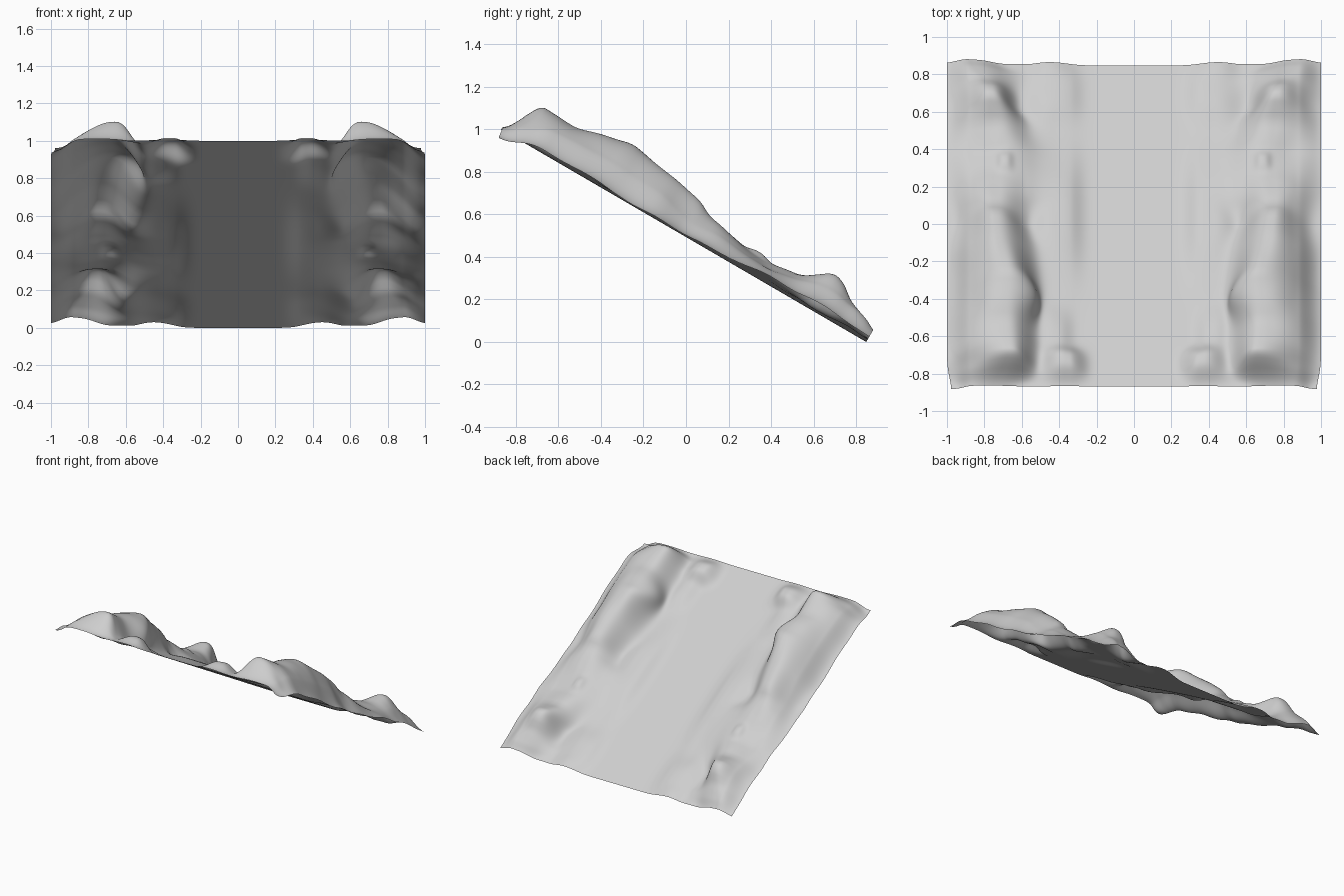
import bpy, bmesh, math
from mathutils import Vector, noise

if "Cube" in bpy.data.objects:
    bpy.data.objects.remove(bpy.data.objects["Cube"])

FRONT, BACK = -0.87, 0.848
NORMAL = Vector((0, 1.0, BACK - FRONT)).normalized()

# Side ridge: position along slope, crest height, crest x, inner width, outer width
RIDGE = [
    (-0.87, 0.0, 0.78, 0.15, 0.14),
    (-0.825, 0.07, 0.70, 0.14, 0.22),
    (-0.785, 0.185, 0.67, 0.11, 0.19),
    (-0.70, 0.18, 0.69, 0.14, 0.26),
    (-0.60, 0.18, 0.70, 0.15, 0.26),
    (-0.38, 0.25, 0.69, 0.14, 0.23),
    (-0.155, 0.20, 0.74, 0.17, 0.18),
    (-0.02, 0.17, 0.75, 0.14, 0.14),
    (0.04, 0.125, 0.76, 0.17, 0.15),
    (0.13, 0.11, 0.76, 0.22, 0.18),
    (0.24, 0.09, 0.75, 0.23, 0.21),
    (0.35, 0.08, 0.74, 0.22, 0.21),
    (0.485, 0.11, 0.77, 0.18, 0.18),
    (0.595, 0.195, 0.77, 0.11, 0.15),
    (0.66, 0.17, 0.78, 0.12, 0.16),
    (0.70, 0.125, 0.80, 0.14, 0.16),
    (0.77, 0.095, 0.85, 0.19, 0.15),
    (0.82, 0.075, 0.87, 0.16, 0.14),
    (0.85, 0.05, 0.88, 0.14, 0.14),
]

# Low mounds and dips: x, position along slope, x radius, slope radius, height
MOUNDS = [
    (0.36, -0.76, 0.12, 0.08, 0.075),
    (0.42, -0.60, 0.08, 0.14, 0.03),
    (0.40, 0.05, 0.13, 0.34, 0.045),
    (0.41, 0.69, 0.13, 0.15, 0.035),
    (0.45, 0.85, 0.10, 0.08, 0.02),
    (0.69, 0.29, 0.04, 0.05, 0.02),
    (0.98, 0.55, 0.09, 0.34, 0.03),
    (1.00, -0.87, 0.09, 0.10, -0.045),
]


def bell(u, power=2.0):
    return math.exp(-abs(u) ** power)


def ramp(a, b, v):
    k = min(max((v - a) / (b - a), 0), 1)
    return k * k * (3 - 2 * k)


def ridge_row(t):
    t = min(max(t, RIDGE[0][0]), RIDGE[-1][0])
    for a, b in zip(RIDGE, RIDGE[1:]):
        if t <= b[0]:
            k = (t - a[0]) / (b[0] - a[0])
            return [p + (q - p) * k for p, q in zip(a[1:], b[1:])]
    return RIDGE[-1][1:]


def smooth_row(t):
    rows = [ridge_row(t + 0.012 * i) for i in (-2, -1, 0, 1, 2)]
    return [sum(col) / len(rows) for col in zip(*rows)]


def height(x, t, row):
    crest, centre, inner, outer = row
    # steep towards the track, gentle towards the outer edge
    if x < centre:
        h = crest * bell((x - centre) / inner, 3)
    else:
        h = crest * bell((x - centre) / outer) * ramp(1.04, 0.88, x)
    for mx, mt, rx, rt, amount in MOUNDS:
        h += amount * bell((x - mx) / rx, 2.6) * bell((t - mt) / rt, 2.6)
    # gentle unevenness that leaves the central track flat
    rough = noise.noise(Vector((x * 7, t * 6, 0.3))) * 0.012
    h += (rough + 0.008) * ramp(0.3, 0.6, x) * ramp(FRONT, FRONT + 0.1, t)
    return h * ramp(0.18, 0.34, x)


# Sloped ground: one half, displaced along the slope normal, then mirrored
bm = bmesh.new()
bmesh.ops.create_grid(bm, x_segments=130, y_segments=200, size=0.5)
rows = {}
for v in bm.verts:
    x = v.co.x + 0.5
    t = FRONT + (v.co.y + 0.5) * (BACK - FRONT)
    key = round(t, 4)
    if key not in rows:
        rows[key] = smooth_row(t)
    h = height(x, t, rows[key])
    # overhanging lip on the inner cliff, and pulled-in front corners
    lean = 0.05 * bell((x - 0.58) / 0.06) * bell((t + 0.45) / 0.09)
    pull = 0.022 * bell((t - FRONT) / 0.08) * ramp(0.8, 1, x)
    base = Vector((x - lean - pull, t + pull / 2, (BACK - t) / (BACK - FRONT)))
    v.co = base + NORMAL * h
bmesh.ops.recalc_face_normals(bm, faces=bm.faces)
if sum(f.normal.z for f in bm.faces) < 0:
    bmesh.ops.reverse_faces(bm, faces=bm.faces)
for f in bm.faces:
    f.smooth = True

mesh = bpy.data.meshes.new("sloped_ground")
bm.to_mesh(mesh)
bm.free()
ground = bpy.data.objects.new("sloped_ground", mesh)
bpy.context.collection.objects.link(ground)
mirror = ground.modifiers.new("mirror_sides", "MIRROR")
mirror.use_axis[0] = True
mirror.merge_threshold = 0.0005

# Plain light grey surface
mat = bpy.data.materials.new("light_grey")
mat.use_nodes = True
grey = (0.62, 0.62, 0.62, 1)
mat.diffuse_color = grey
mat.node_tree.nodes["Principled BSDF"].inputs["Base Color"].default_value = grey
mesh.materials.append(mat)
